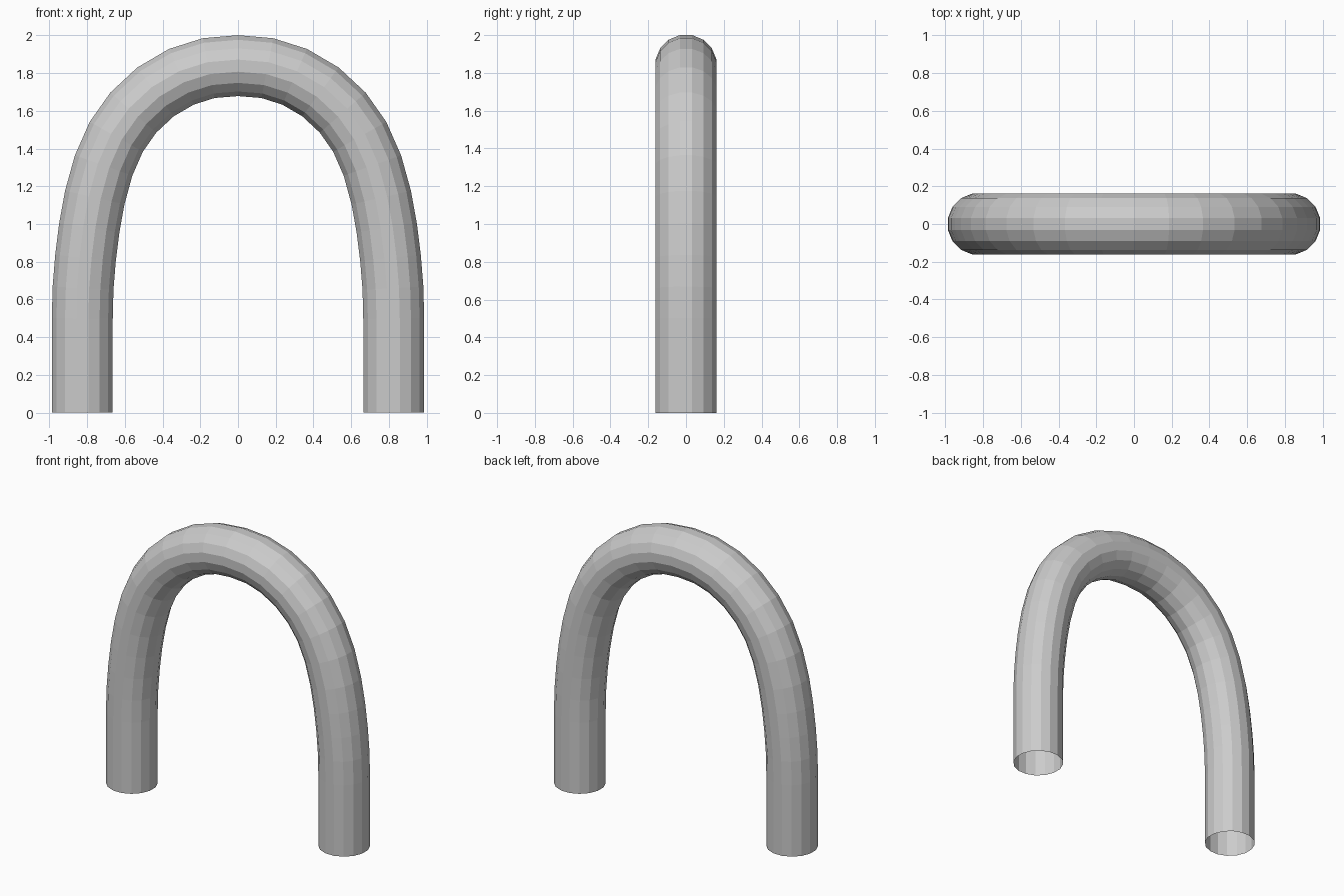
import bpy, bmesh
from math import cos, sin, pi
from mathutils import Vector

if "Cube" in bpy.data.objects:
    bpy.data.objects.remove(bpy.data.objects["Cube"])

SIDES, RADIUS = 16, 0.1645

# Centre line of the right half, from the foot to the crown (x, z)
half = [(.825, 0), (.825, .5), (.821, .66), (.808, .82), (.788, .98),
        (.759, 1.14), (.712, 1.31), (.645, 1.462), (.555, 1.59),
        (.437, 1.70), (.300, 1.78), (.155, 1.826), (0, 1.839)]
path = [Vector((x, 0, z)) for x, z in half]
path += [Vector((-p.x, 0, p.z)) for p in reversed(path[:-1])]

# Sweep a 16-sided ring along the path, leaving both feet open
bm = bmesh.new()
rings = []
last = len(path) - 1
for i, p in enumerate(path):
    if i in (0, last):
        tangent = Vector((0, 0, 1 if i == 0 else -1))
    else:
        tangent = ((path[i + 1] - p).normalized() + (p - path[i - 1]).normalized()).normalized()
    out = Vector((tangent.z, 0, -tangent.x))
    ring = []
    for k in range(SIDES):
        a = 2 * pi * (k + 0.5) / SIDES
        ring.append(bm.verts.new(p + RADIUS * (out * cos(a) + Vector((0, sin(a), 0)))))
    rings.append(ring)
for r0, r1 in zip(rings, rings[1:]):
    for k in range(SIDES):
        n = (k + 1) % SIDES
        bm.faces.new((r0[k], r0[n], r1[n], r1[k]))
bmesh.ops.recalc_face_normals(bm, faces=bm.faces)

# Arched tube
mesh = bpy.data.meshes.new("arched_tube")
bm.to_mesh(mesh)
bm.free()
bpy.context.collection.objects.link(bpy.data.objects.new("arched_tube", mesh))
